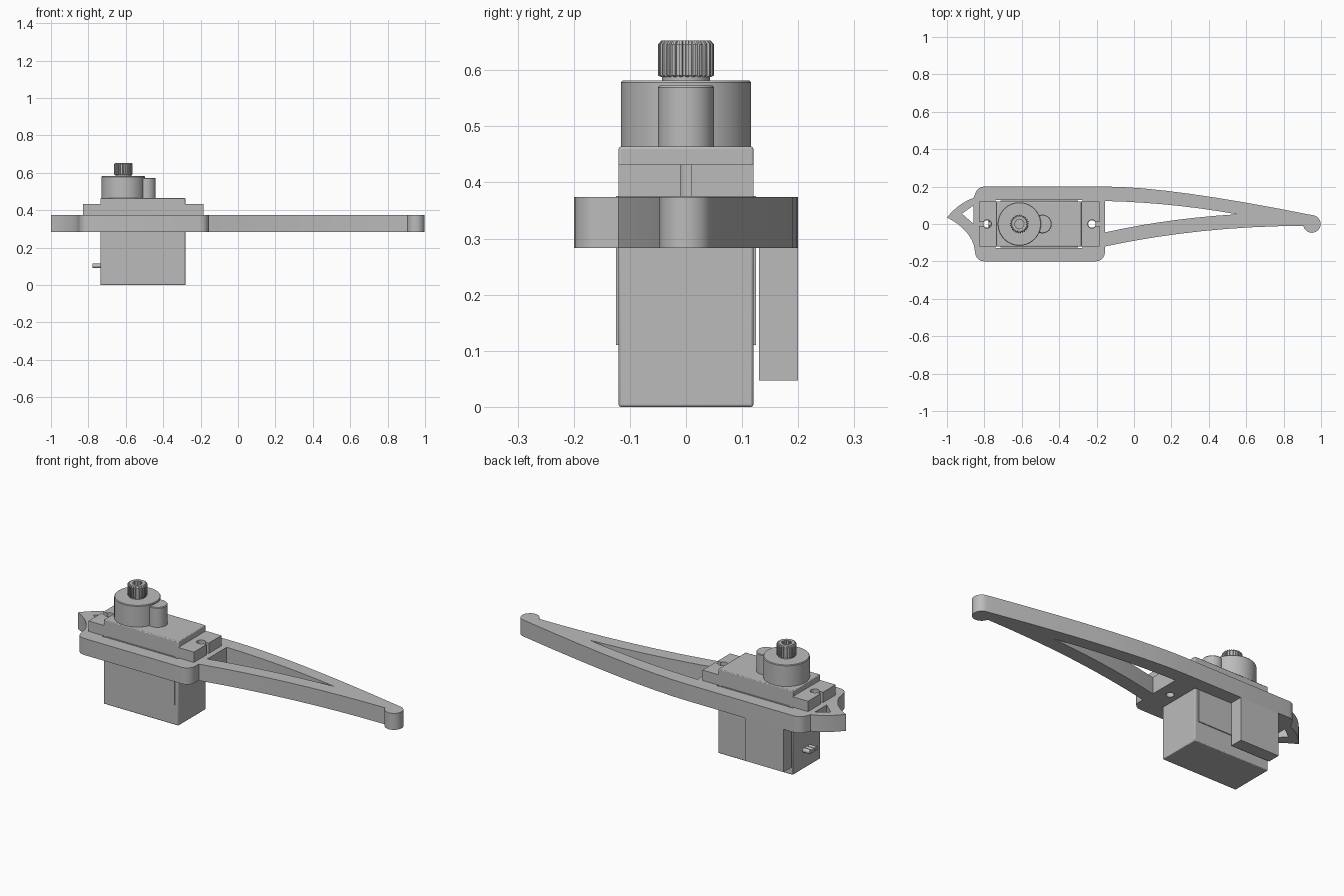
import bpy, bmesh, math
from math import sin, cos, pi

cube = bpy.data.objects.get("Cube")
if cube:
    bpy.data.objects.remove(cube, do_unlink=True)

grey = bpy.data.materials.new("plain grey")
grey.use_nodes = True
COLOUR = (0.5, 0.5, 0.5, 1)
grey.diffuse_color = COLOUR
grey.node_tree.nodes["Principled BSDF"].inputs["Base Color"].default_value = COLOUR


def add(name, mesh, bevel=0):
    mesh.materials.clear()
    mesh.materials.append(grey)
    ob = bpy.data.objects.new(name, mesh)
    bpy.context.collection.objects.link(ob)
    if bevel:
        mod = ob.modifiers.new("Bevel", 'BEVEL')
        mod.width, mod.segments = bevel, 2
    bpy.ops.object.select_all(action='DESELECT')
    ob.select_set(True)
    bpy.context.view_layer.objects.active = ob
    bpy.ops.object.shade_smooth_by_angle(angle=math.radians(30))
    return ob


def box(name, x0, x1, y0, y1, z0, z1, bevel=0):
    bm = bmesh.new()
    for v in bmesh.ops.create_cube(bm, size=1)["verts"]:
        v.co = (x1 if v.co.x > 0 else x0, y1 if v.co.y > 0 else y0,
                z1 if v.co.z > 0 else z0)
    mesh = bpy.data.meshes.new(name)
    bm.to_mesh(mesh)
    bm.free()
    return add(name, mesh, bevel)


def plate(name, loops, z0, z1):
    """Filled 2D outline with holes, extruded between two heights."""
    cu = bpy.data.curves.new(name + " outline", 'CURVE')
    cu.dimensions, cu.fill_mode = '2D', 'BOTH'
    cu.extrude = (z1 - z0) / 2
    for pts in loops:
        sp = cu.splines.new('POLY')
        sp.points.add(len(pts) - 1)
        for p, (x, y) in zip(sp.points, pts):
            p.co = (x, y, 0, 1)
        sp.use_cyclic_u = True
    tmp = bpy.data.objects.new("temporary outline", cu)
    bpy.context.collection.objects.link(tmp)
    bpy.context.view_layer.update()
    deps = bpy.context.evaluated_depsgraph_get()
    mesh = bpy.data.meshes.new_from_object(tmp.evaluated_get(deps))
    bpy.data.objects.remove(tmp, do_unlink=True)
    bm = bmesh.new()
    bm.from_mesh(mesh)
    bmesh.ops.remove_doubles(bm, verts=bm.verts, dist=1e-5)
    bmesh.ops.translate(bm, verts=bm.verts, vec=(0, 0, (z0 + z1) / 2))
    bmesh.ops.recalc_face_normals(bm, faces=bm.faces)
    bm.to_mesh(mesh)
    bm.free()
    return add(name, mesh)


def loft(name, outline, rings, x, y=0):
    """Stack scaled copies of an outline; rings are (scale, height)."""
    bm = bmesh.new()
    rows = [[bm.verts.new((x + px * s, y + py * s, z)) for px, py in outline]
            for s, z in rings]
    n = len(outline)
    for a, b in zip(rows, rows[1:]):
        for i in range(n):
            j = (i + 1) % n
            bm.faces.new((a[i], a[j], b[j], b[i]))
    bm.faces.new(rows[0][::-1])
    bm.faces.new(rows[-1])
    bmesh.ops.recalc_face_normals(bm, faces=bm.faces)
    mesh = bpy.data.meshes.new(name)
    bm.to_mesh(mesh)
    bm.free()
    return add(name, mesh)


def arc(cx, cy, r, a0, a1, n=8):
    angles = [math.radians(a0 + (a1 - a0) * i / n) for i in range(n + 1)]
    return [(cx + r * cos(a), cy + r * sin(a)) for a in angles]


def circle(r, n=48, cx=0, cy=0):
    return arc(cx, cy, r, 0, 360, n)[:-1]


def bend(a, c, b, n=7):
    """Quadratic curve from a to b pulled toward c."""
    return [tuple((1 - t) ** 2 * a[k] + 2 * t * (1 - t) * c[k] + t * t * b[k]
                  for k in (0, 1)) for t in (i / n for i in range(n + 1))]


# Arm frame: pointed tail, rounded cradle and long tapering arm
SCREWS = (-0.785, -0.225)
outer = (bend((-1, 0.035), (-0.94, 0.11), (-0.858, 0.14), 5)
         + arc(-0.80, 0.15, 0.05, 165, 90, 5)
         + bend((-0.15, 0.2), (0.19, 0.2), (0.955, 0.047), 8)
         + arc(0.951, 0, 0.047, 70, -168, 18)
         + bend((0.9, -0.01), (0.35, -0.012), (-0.155, -0.12), 8)
         + arc(-0.205, -0.15, 0.05, 0, -90, 5)
         + arc(-0.80, -0.15, 0.05, -90, -180, 5)
         + bend((-0.857, -0.11), (-0.89, -0.02), (-1, 0.035), 7)[:-1])
arm_gap = (bend((-0.155, 0.123), (0.2, 0.115), (0.55, 0.052))
           + bend((0.55, 0.052), (0.18, 0.03), (-0.155, -0.045))[1:])
tail_gap = [(-0.92, 0.055), (-0.857, 0.1), (-0.857, 0.0)]
window = [(-0.74, -0.127), (-0.275, -0.127), (-0.275, 0.127), (-0.74, 0.127)]
plate("arm_frame", [outer, arm_gap, tail_gap, window]
      + [circle(0.02, 20, x) for x in SCREWS], 0.283, 0.374)
box("back_guard", -0.735, -0.50, 0.13, 0.20, 0.047, 0.284)

# Motor case with thin side plates
box("motor_case", -0.735, -0.28, -0.12, 0.12, 0, 0.464, 0.004)
for side, y in (("front", -0.122), ("back", 0.122)):
    box(side + "_side_plate", -0.715, -0.30, y - 0.003, y + 0.003, 0.11, 0.376)

# Mounting ears with keyhole slots open to the ends
for side, sx, hole, inner, end in (("right", -1, SCREWS[0], -0.72, -0.828),
                                   ("left", 1, SCREWS[1], -0.29, -0.185)):
    slot = [(end, 0.01)] + [(hole + sx * (px - hole), py) for px, py in
                            arc(hole, 0, 0.023, 27, 333, 18)] + [(end, -0.01)]
    plate(side + "_mounting_ear",
          [slot + [(end, -0.12), (inner, -0.12), (inner, 0.12), (end, 0.12)]],
          0.375, 0.432)

# Gear towers
SHAFT = -0.613
loft("main_tower", circle(0.116, 64),
     [(1, 0.46), (1, 0.578), (0.975, 0.582)], SHAFT)
loft("small_tower", circle(0.05, 40),
     [(1, 0.46), (1, 0.569), (0.94, 0.573)], -0.49)

# Toothed output shaft with a screw bore
teeth = 25
star = []
for i in range(teeth):
    for k, r in ((0, 0.05), (0.4, 0.05), (0.5, 0.045), (0.9, 0.045)):
        a = 2 * pi * (i + k) / teeth
        star.append((r * cos(a), r * sin(a)))
loft("shaft_neck", circle(0.043, 40), [(1, 0.575), (1, 0.595)], SHAFT)
loft("toothed_shaft", star,
     [(0.9, 0.588), (1, 0.591), (1, 0.646), (0.88, 0.653),
      (0.52, 0.653), (0.52, 0.61)], SHAFT)

# Three cable stubs on the end of the case
for i in (-1, 0, 1):
    stub = loft(f"cable_stub_{i + 2}", circle(0.012, 16),
                [(1, -0.022), (1, 0.022)], 0)
    stub.rotation_euler = (0, pi / 2, 0)
    stub.location = (-0.755, i * 0.024, 0.102)
